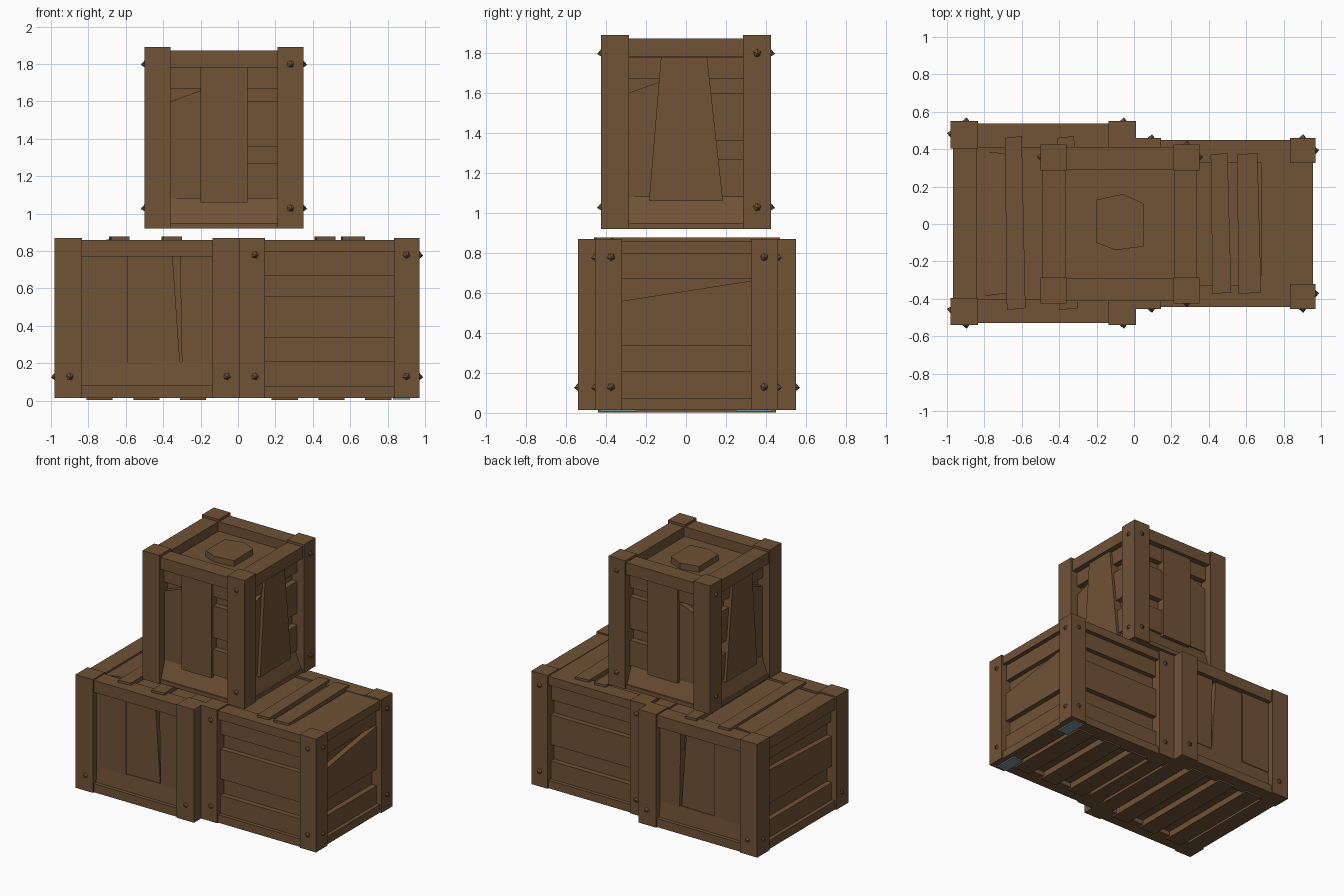
import bpy, bmesh, math
from mathutils import Vector

if "Cube" in bpy.data.objects:
    bpy.data.objects.remove(bpy.data.objects["Cube"])


def material(name, rgb):
    m = bpy.data.materials.new(name)
    m.diffuse_color = (*rgb, 1)
    m.use_nodes = True
    m.node_tree.nodes["Principled BSDF"].inputs["Base Color"].default_value = m.diffuse_color
    return m


WOOD = material("brown wood", (0.162, 0.085, 0.037))
STEEL = material("blue grey", (0.20, 0.30, 0.35))


def mesh(name, pts, faces, mat=WOOD):
    bm = bmesh.new()
    vs = [bm.verts.new(p) for p in pts]
    for f in faces:
        bm.faces.new([vs[i] for i in f])
    bmesh.ops.recalc_face_normals(bm, faces=bm.faces)
    me = bpy.data.meshes.new(name)
    bm.to_mesh(me)
    bm.free()
    me.materials.append(mat)
    ob = bpy.data.objects.new(name, me)
    bpy.context.collection.objects.link(ob)
    return ob


def prism(name, a, b, mat=WOOD):
    n = len(a)
    faces = [list(range(n)), list(range(n, 2 * n))]
    faces += [[i, (i + 1) % n, n + (i + 1) % n, n + i] for i in range(n)]
    return mesh(name, list(a) + list(b), faces, mat)


def box(name, x0, x1, y0, y1, z0, z1, mat=WOOD):
    ring = [(x0, y0), (x1, y0), (x1, y1), (x0, y1)]
    return prism(name, [(x, y, z0) for x, y in ring], [(x, y, z1) for x, y in ring], mat)


class Crate:
    def __init__(self, name, x0, x1, y0, y1, z0, z1):
        self.name, self.b = name, (x0, x1, y0, y1, z0, z1)

    def at(self, side, u, v, d):
        # point on a crate side, sunk by depth d
        x0, x1, y0, y1, z0, z1 = self.b
        return {"front": (u, y0 + d, v), "back": (u, y1 - d, v),
                "left": (x0 + d, u, v), "right": (x1 - d, u, v),
                "top": (u, v, z1 - d), "bottom": (u, v, z0 + d)}[side]

    def plate(self, part, side, poly, d, back=0.11):
        # poly points are (u, v) or (u, v, own depth)
        a = [self.at(side, p[0], p[1], p[2] if len(p) > 2 else d) for p in poly]
        b = [self.at(side, p[0], p[1], back) for p in poly]
        return prism(f"{self.name}_{side}_{part}", a, b)

    def board(self, part, side, u0, u1, v0, v1, d, back=0.11):
        return self.plate(part, side, [(u0, v0), (u1, v0), (u1, v1), (u0, v1)], d, back)

    def span(self, side):
        return self.b[0:2] if side in ("front", "back") else self.b[2:4]

    def frame(self, w, core, rail_drop, top_rail, low_rail, floor_drop):
        x0, x1, y0, y1, z0, z1 = self.b
        # solid core and four corner posts
        box(self.name + "_core", x0 + core, x1 - core, y0 + core, y1 - core,
            z0 + 0.035, z1 - floor_drop)
        for px in (x0, x1 - w):
            for py in (y0, y1 - w):
                box(self.name + "_post", px, px + w, py, py + w, z0, z1)
        # rails between the posts
        g, zt = 0.012, z1 - rail_drop
        for lo, hi in ((zt - top_rail, zt), (z0, z0 + low_rail)):
            for a, b in ((y0 + g, y0 + w - 0.005), (y1 - w + 0.005, y1 - g)):
                box(self.name + "_rail", x0 + w, x1 - w, a, b, lo, hi)
            for a, b in ((x0 + g, x0 + w - 0.005), (x1 - w + 0.005, x1 - g)):
                box(self.name + "_rail", a, b, y0 + w, y1 - w, lo, hi)

    def nail(self, side, u, v, r=0.024, h=0.02):
        pts = [self.at(side, u + r * math.cos(k * math.tau / 5 + u), v + r * math.sin(k * math.tau / 5 + u), 0.004)
               for k in range(5)]
        tip = self.at(side, u + 0.006, v - 0.005, -h)
        mesh(self.name + "_nail", pts + [tip],
             [[0, 1, 2, 3, 4]] + [[k, (k + 1) % 5, 5] for k in range(5)])


left = Crate("left_crate", -0.98, 0.01, -0.54, 0.55, 0.015, 0.87)
right = Crate("right_crate", 0.01, 0.97, -0.455, 0.46, 0.015, 0.87)
upper = Crate("upper_crate", -0.50, 0.35, -0.425, 0.425, 0.92, 1.89)
left.frame(0.145, 0.10, 0.01, 0.09, 0.065, 0.025)
right.frame(0.135, 0.10, 0.01, 0.065, 0.06, 0.025)
upper.frame(0.14, 0.10, 0.018, 0.09, 0.03, 0.09)


# horizontal planks, alternately raised and sunk
def planks(crate, side, w, slant=0.0):
    a, b = crate.span(side)
    a, b = a + w, b - w
    crate.board("plank_low", side, a, b, 0.075, 0.21, 0.04)
    crate.board("plank_sunk", side, a, b, 0.21, 0.335, 0.08)
    crate.plate("plank_mid", side, [(a, 0.335), (b, 0.335), (b, 0.56 + slant), (a, 0.56)], 0.04)
    crate.plate("plank_gap", side, [(a, 0.56), (b, 0.56 + slant), (b, 0.67), (a, 0.67)], 0.08)
    crate.board("plank_high", side, a, b, 0.67, 0.80, 0.045)


planks(right, "front", 0.135)
planks(right, "back", 0.135)
planks(right, "right", 0.135, 0.10)
planks(left, "left", 0.145, 0.03)

# upright boards with a split on the left crate
for side in ("front", "back"):
    left.plate("sill", side, [(-0.835, 0.08, 0.04), (-0.135, 0.08, 0.04),
                              (-0.135, 0.21, 0.05), (-0.835, 0.20, 0.05)], 0.05)
    left.board("upright", side, -0.835, -0.59, 0.20, 0.77, 0.045)
    left.plate("upright", side, [(-0.59, 0.20), (-0.31, 0.20), (-0.35, 0.77), (-0.59, 0.77)], 0.055)
    left.plate("upright", side, [(-0.30, 0.20), (-0.135, 0.20), (-0.135, 0.77), (-0.31, 0.77)], 0.045)

# lids: rim is the rails, slats lie across
for crate, slats in ((left, ((-0.68, -0.58), (-0.40, -0.30))),
                     (right, ((0.42, 0.52), (0.56, 0.68)))):
    x0, x1, y0, y1, z0, z1 = crate.b
    for a, b in slats:
        crate.plate("slat", "top", [(a, y0 + 0.08), (b, y0 + 0.09), (b - 0.02, y1 - 0.08), (a - 0.01, y1 - 0.09)],
                    -0.007, 0.05)
left.plate("warped_board", "top", [(-0.835, -0.39, 0.02), (-0.68, -0.37, 0.008),
                                   (-0.60, 0.37, 0.008), (-0.835, 0.39, 0.02)], 0.01, 0.05)
right.board("end_board", "top", 0.68, 0.84, -0.33, 0.33, 0.014, 0.05)

# slats under the lower crates
for crate in (left, right):
    x0, x1, y0, y1, z0, z1 = crate.b
    for k in range(3):
        a = x0 + 0.17 + k * 0.25
        crate.board("slat", "bottom", a, a + 0.14, y0 + 0.10, y1 - 0.10, -0.012, 0.06)
for y in (-0.43, 0.25):
    box("foot_plate", 0.83, 0.92, y, y + 0.18, 0.006, 0.0148, STEEL)

# upper crate: flared sill, broad upright, short cross boards
for side in ("front", "back", "left", "right"):
    a, b = upper.span(side)
    a, b = a + 0.14, b - 0.14
    m = (a + b) / 2
    upper.plate("sill", side, [(a, 0.925, 0.012), (b, 0.925, 0.012),
                               (b, 1.08, 0.075), (a, 1.10, 0.075)], 0.05)
    shift = 0.0 if side in ("front", "back") else 0.02
    upper.plate("upright", side, [(m - 0.125 - shift * 3, 1.06), (m + 0.125 + shift * 3, 1.06),
                                  (m + 0.125 - shift, 1.78), (m - 0.125, 1.78)], 0.035)
    upper.plate("side_upright", side, [(a, 1.08), (m - 0.12, 1.08), (m - 0.12, 1.66), (a, 1.60)], 0.06)
    for lo, hi in ((1.08, 1.27), (1.36, 1.60), (1.67, 1.78)):
        upper.board("cross_board", side, m + 0.1, b, lo, hi, 0.055)
    upper.board("cross_board", side, a, m - 0.1, 1.67, 1.78, 0.055)

# lid knob plate: an uneven hexagon
knob = [(-0.20, -0.10), (-0.10, -0.14), (0.05, -0.12), (0.05, 0.11), (-0.06, 0.16), (-0.20, 0.13)]
upper.plate("knob", "top", knob, 0.045, 0.10)

# pointed nails on the posts
for crate, sides, heights in ((left, ("front", "back", "left"), (0.13,)),
                              (right, ("front", "back", "right"), (0.13, 0.78)),
                              (upper, ("front", "back", "left", "right"), (1.03, 1.80))):
    for side in sides:
        a, b = crate.span(side)
        for v in heights:
            if crate is not upper:
                crate.nail(side, a + 0.08, v)
            crate.nail(side, b - 0.07, v)
